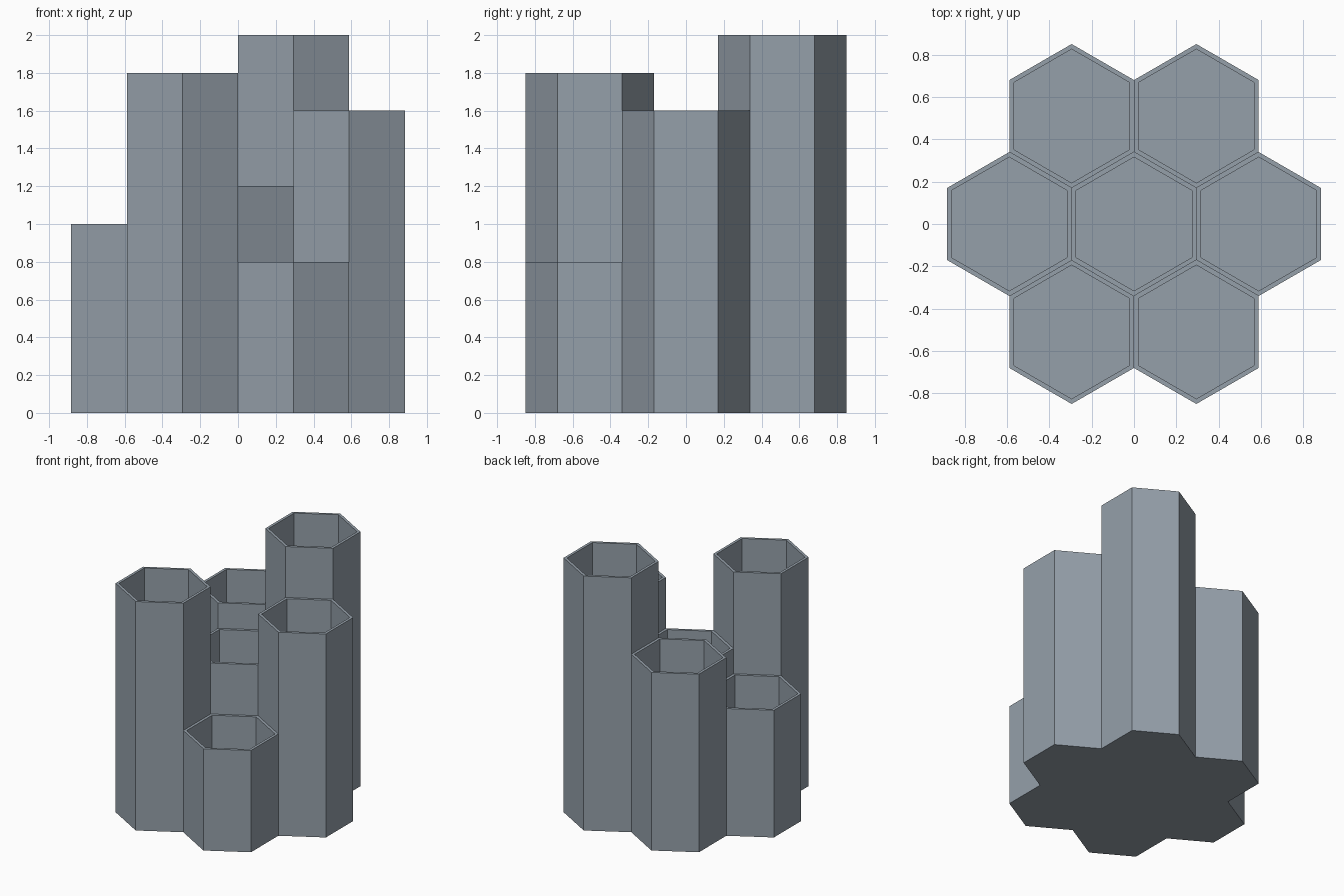
import bpy, bmesh, math

if "Cube" in bpy.data.objects:
    bpy.data.objects.remove(bpy.data.objects["Cube"])

R = 0.34                       # outer corner radius of each cell
APOTHEM = R * math.cos(math.pi / 6)
WALL = 0.021                   # wall thickness
INNER = R - WALL / math.cos(math.pi / 6)
FLOOR = 0.02                   # floor thickness

slate = bpy.data.materials.new("slate_grey")
slate.diffuse_color = (0.30, 0.35, 0.40, 1)
slate.use_nodes = True
slate.node_tree.nodes["Principled BSDF"].inputs["Base Color"].default_value = slate.diffuse_color


def hex_ring(bm, radius, z):
    """Six corners, two of them pointing along y."""
    return [bm.verts.new((radius * math.sin(i * math.pi / 3),
                          -radius * math.cos(i * math.pi / 3), z)) for i in range(6)]


def hex_tube(name, x, y, height):
    """Open-topped hexagonal cup with a thin floor."""
    bm = bmesh.new()
    rings = [hex_ring(bm, R, 0), hex_ring(bm, R, height),
             hex_ring(bm, INNER, height), hex_ring(bm, INNER, FLOOR)]
    # outer wall, rim and inner wall
    for a, b in zip(rings, rings[1:]):
        for i in range(6):
            j = (i + 1) % 6
            bm.faces.new((a[i], a[j], b[j], b[i]))
    # underside and floor
    bm.faces.new(rings[0][::-1])
    bm.faces.new(rings[3])
    bmesh.ops.recalc_face_normals(bm, faces=bm.faces)
    mesh = bpy.data.meshes.new(name)
    bm.to_mesh(mesh)
    bm.free()
    mesh.materials.append(slate)
    ob = bpy.data.objects.new(name, mesh)
    ob.location = (x, y, 0)
    bpy.context.collection.objects.link(ob)


# centre cell, then the six around it by angle
hex_tube("centre_cell", 0, 0, 1.2)
around = [("right_cell", 1.6), ("back_right_cell", 2.0), ("back_left_cell", 1.4),
          ("left_cell", 1.0), ("front_left_cell", 1.8), ("front_right_cell", 0.8)]
for k, (name, height) in enumerate(around):
    angle = k * math.pi / 3
    hex_tube(name, 2 * APOTHEM * math.cos(angle), 2 * APOTHEM * math.sin(angle), height)
